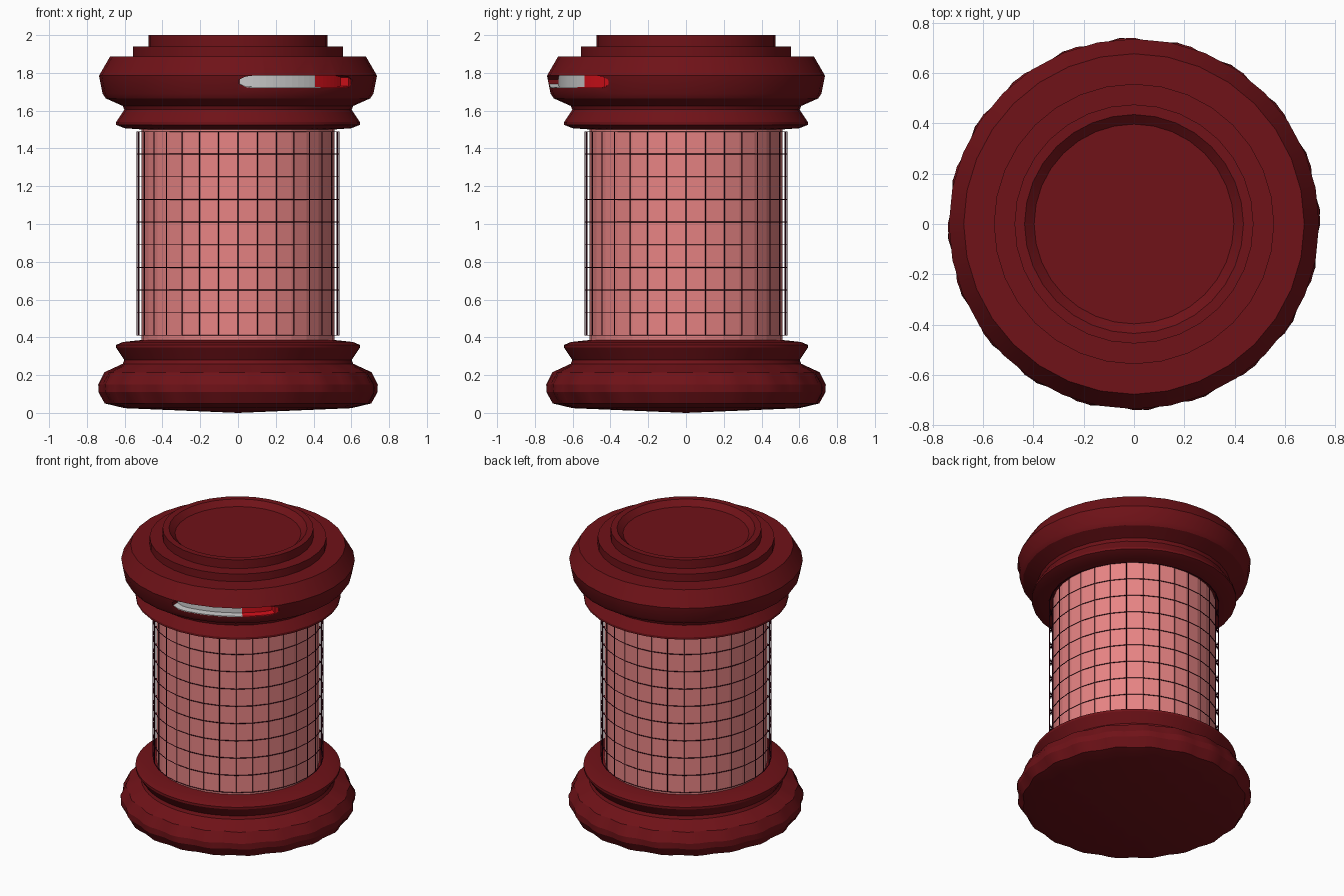
import bpy, bmesh
from math import sin, cos, pi, radians

if "Cube" in bpy.data.objects:
    bpy.data.objects.remove(bpy.data.objects["Cube"])


def material(name, rgb):
    m = bpy.data.materials.new(name)
    m.diffuse_color = (*rgb, 1)
    m.use_nodes = True
    m.node_tree.nodes["Principled BSDF"].inputs["Base Color"].default_value = m.diffuse_color
    return m


DARK = material("dark_red", (0.16, 0.006, 0.009))
GLASS = material("pink_glass", (0.80, 0.23, 0.23))
WIRE = material("wire", (0.06, 0.003, 0.012))
RED = material("red", (0.65, 0.005, 0.01))


def finish(bm, name, mat=None, smooth=False):
    bmesh.ops.remove_doubles(bm, verts=bm.verts, dist=1e-5)
    bmesh.ops.recalc_face_normals(bm, faces=bm.faces)
    me = bpy.data.meshes.new(name)
    bm.to_mesh(me)
    bm.free()
    ob = bpy.data.objects.new(name, me)
    bpy.context.collection.objects.link(ob)
    if mat:
        me.materials.append(mat)
    if smooth:
        bpy.ops.object.select_all(action='DESELECT')
        ob.select_set(True)
        bpy.context.view_layer.objects.active = ob
        bpy.ops.object.shade_smooth_by_angle(angle=radians(25))
    return ob


def lathe(name, profile, sides, mat, smooth=False, wobble=None):
    """Revolve (radius, z) points; wobble(angle, z) adds to the radius."""
    bm = bmesh.new()
    rings = []
    for r, z in profile:
        ring = []
        for i in range(sides):
            a = 2 * pi * i / sides
            rr = r + (wobble(a, z) if wobble and r else 0)
            ring.append(bm.verts.new((rr * cos(a), rr * sin(a), z)))
        rings.append(ring)
    for lo, hi in zip(rings, rings[1:]):
        for i in range(sides):
            j = (i + 1) % sides
            bm.faces.new((lo[i], lo[j], hi[j], hi[i]))
    return finish(bm, name, mat, smooth)


def arc_sweep(name, section, a0, a1, steps, mat=None, taper=None):
    """Sweep an (r, z) section around z; angles in degrees from the front (-y)."""
    bm = bmesh.new()
    zc = 1.7525
    rings = []
    for i in range(steps + 1):
        a = radians(a0 + (a1 - a0) * i / steps)
        k = taper(i, steps) if taper else 1
        rings.append([bm.verts.new((r * sin(a), -r * cos(a), zc + (z - zc) * k))
                      for r, z in section])
    n = len(section)
    for p, q in zip(rings, rings[1:]):
        for i in range(n):
            bm.faces.new((p[i], p[(i + 1) % n], q[(i + 1) % n], q[i]))
    bm.faces.new(rings[0])
    bm.faces.new(rings[-1])
    return finish(bm, name, mat)


# Base with a gently lumpy, hand-turned bulge
def lumps(a, z):
    return 0.008 * cos(20 * (a - radians(3)) + 12 * (z - 0.12)) if 0.04 < z < 0.23 else 0


lathe("base", [(0, 0.0), (0.60, 0.025), (0.70, 0.05), (0.734, 0.11), (0.734, 0.15),
               (0.70, 0.215), (0.61, 0.26), (0.602, 0.28), (0.645, 0.345),
               (0.645, 0.36), (0.61, 0.375), (0.50, 0.387), (0, 0.387)],
      80, DARK, True, lumps)

# Glass cylinder and the wire cage around it
lathe("glass", [(0, 0.385), (0.512, 0.385), (0.512, 1.502), (0, 1.502)], 32, GLASS)
cage = lathe("wire_cage", [(0.535, 0.41 + 0.12 * i) for i in range(10)], 32, WIRE)
wf = cage.modifiers.new("wires", 'WIREFRAME')
wf.thickness = 0.007
wf.use_even_offset = False

# Stepped cap with a shallow dish on top
cap = lathe("cap", [(0, 1.50), (0.50, 1.50), (0.60, 1.507), (0.645, 1.525), (0.645, 1.54),
                    (0.602, 1.605), (0.61, 1.625), (0.70, 1.665), (0.717, 1.69),
                    (0.736, 1.785), (0.677, 1.887), (0.557, 1.887), (0.557, 1.94),
                    (0.475, 1.94), (0.475, 2.0), (0.435, 2.0), (0.397, 1.965), (0, 1.965)],
            32, DARK, True)


# Curved slot in the cap, with rounded ends
def rounded(i, steps):
    return {0: 0.35, 1: 0.85}.get(min(i, steps - i), 1)


cutter = arc_sweep("slot_cutter", [(0.655, 1.72), (0.80, 1.72), (0.80, 1.785), (0.655, 1.785)],
                   0.4, 55.7, 20, None, rounded)
cutter.hide_render = True
cutter.hide_viewport = True
cutter.display_type = 'WIRE'
cut = cap.modifiers.new("slot", 'BOOLEAN')
cut.operation = 'DIFFERENCE'
cut.object = cutter
cut.solver = 'EXACT'

# Grey slider track and red end section lining the slot
lining = [(0.64, 1.719), (0.722, 1.719), (0.722, 1.724), (0.675, 1.726),
          (0.675, 1.786), (0.64, 1.786)]
arc_sweep("slider_track", lining, 0.6, 37.2, 12, None,
          lambda i, n: {0: 0.4, 1: 0.88}.get(i, 1))
arc_sweep("slider_end", lining, 37.2, 55.6, 8, RED,
          lambda i, n: {0: 0.4, 1: 0.88}.get(n - i, 1))
arc_sweep("slider_stop", [(0.64, 1.72), (0.726, 1.72), (0.726, 1.785), (0.64, 1.785)],
          53.6, 55.6, 2, RED, lambda i, n: 0.88 - 0.24 * i)
